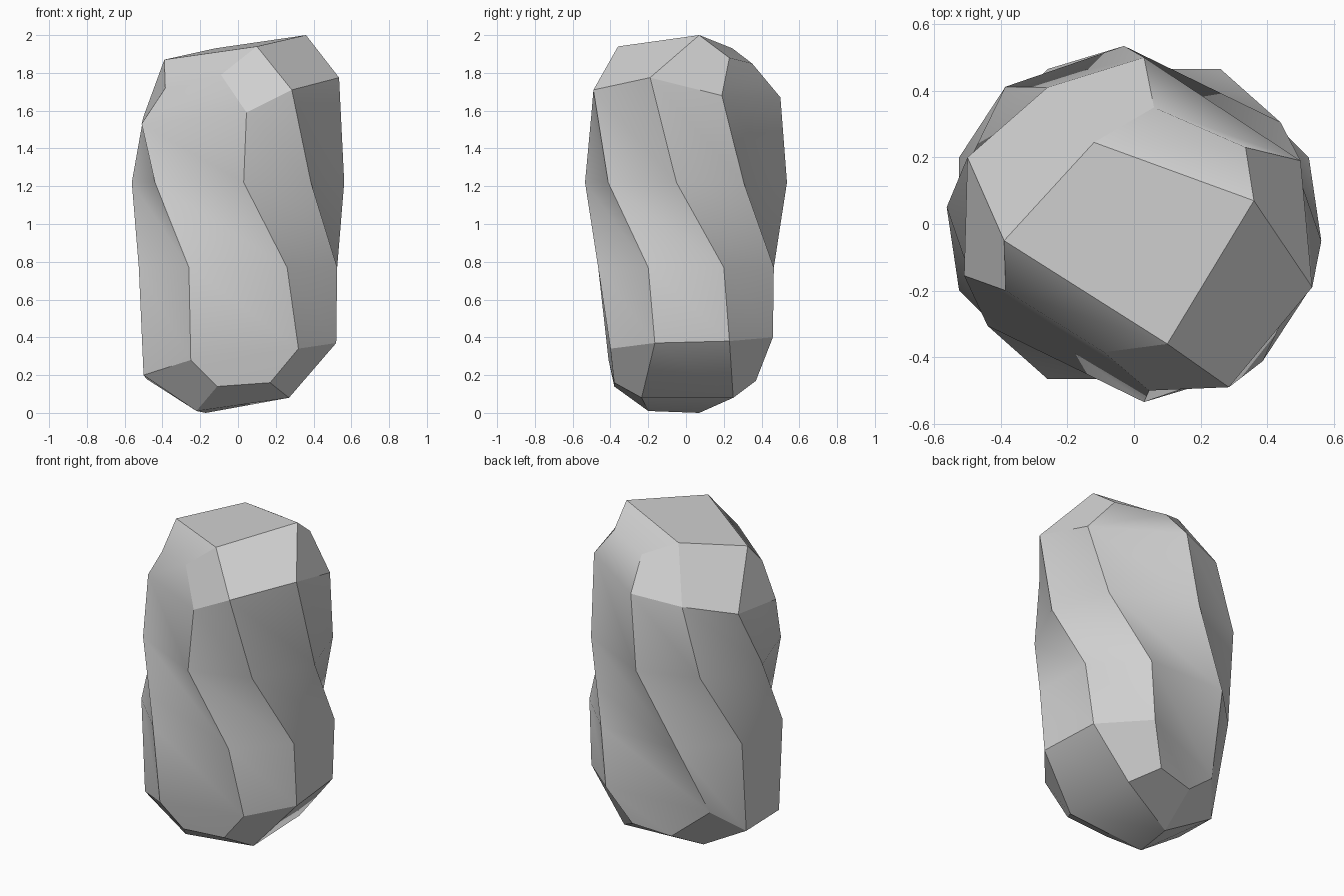
import bpy
import bmesh
from math import radians
from mathutils import Matrix, Vector

default_cube = bpy.data.objects.get("Cube")
if default_cube:
    bpy.data.objects.remove(default_cube, do_unlink=True)


def make_material(name, rgb):
    material = bpy.data.materials.new(name)
    material.use_nodes = True
    color = (*rgb, 1.0)
    material.diffuse_color = color
    material.node_tree.nodes["Principled BSDF"].inputs["Base Color"].default_value = color
    return material


def chamfered_ring(height, twist, scale):
    """Eight corners of a box section with cut corners, turned about z."""
    quarter = [(0.525, -0.2), (0.525, 0.2), (0.26, 0.465), (-0.26, 0.465)]
    outline = quarter + [(-x, -y) for x, y in quarter]
    turn = Matrix.Rotation(radians(twist), 3, "Z")
    return [turn @ Vector((x * scale, y * scale, 0)) + Vector((0, 0, height))
            for x, y in outline]


def add_verts(bm, points):
    return [bm.verts.new(point) for point in points]


def ring_pairs(ring):
    return list(zip(ring, ring[1:] + ring[:1]))


def bridge(bm, lower, upper):
    """Hollow twisted walls between two rings; returns the fold across each wall."""
    folds = []
    for (low_a, low_b), (up_a, up_b) in zip(ring_pairs(lower), ring_pairs(upper)):
        bm.faces.new((low_a, low_b, up_a))
        bm.faces.new((low_b, up_b, up_a))
        folds.append((low_b, up_a))
    return folds


def close_end(bm, ring, tips, cuts):
    """Faceted end: one end face, two sloped sides, two double-cut sides, four corners."""
    bm.faces.new(tips)
    for half in range(2):
        a, b, c, d = (ring[(4 * half + k) % 8] for k in range(4))
        tip_a, tip_b, tip_c = (tips[(2 * half + k) % 4] for k in range(3))
        cut_b, cut_c = cuts[half]
        next_corner = ring[(4 * half + 4) % 8]
        bm.faces.new((a, b, tip_b, tip_a))
        bm.faces.new((b, c, cut_b, tip_b))
        bm.faces.new((c, d, cut_c, cut_b))
        bm.faces.new((cut_b, cut_c, tip_c, tip_b))
        bm.faces.new((d, next_corner, tip_c, cut_c))


def build_rock(name, material):
    bm = bmesh.new()

    # Uneven rings where the column meets its cut ends
    foot = add_verts(bm, [
        (0.52, -0.165, 0.37), (0.49, 0.23, 0.38), (0.23, 0.46, 0.4), (-0.35, 0.265, 0.32),
        (-0.485, 0.1, 0.18), (-0.5, -0.2, 0.2), (-0.25, -0.41, 0.28), (0.32, -0.4, 0.34)])
    shoulder = add_verts(bm, [
        (0.285, -0.49, 1.71), (0.535, -0.19, 1.775), (0.5, 0.19, 1.68), (0.03, 0.5, 1.67),
        (-0.26, 0.41, 1.63), (-0.5, 0.2, 1.57), (-0.51, -0.155, 1.53), (0.045, -0.5, 1.59)])

    # Twisted column
    belly = add_verts(bm, chamfered_ring(0.77, 0, 1.0))
    chest = add_verts(bm, chamfered_ring(1.22, -26, 1.005))
    rings = [foot, belly, chest, shoulder]
    soft_pairs = ring_pairs(belly) + ring_pairs(chest)
    for lower, upper in zip(rings, rings[1:]):
        soft_pairs += bridge(bm, lower, upper)

    # Slanted top
    top_tips = add_verts(bm, [
        (0.1, -0.36, 1.94), (0.36, 0.07, 2.0), (-0.12, 0.245, 1.93), (-0.39, -0.05, 1.87)])
    top_cuts = [add_verts(bm, [(0.335, 0.23, 1.88), (0.06, 0.35, 1.85)]),
                add_verts(bm, [(-0.385, -0.2, 1.72), (-0.09, -0.385, 1.79)])]
    close_end(bm, shoulder, top_tips, top_cuts)

    # Slanted underside
    base_tips = add_verts(bm, [
        (0.27, -0.235, 0.08), (0.25, 0.25, 0.08), (-0.17, 0.07, 0.0), (-0.22, -0.2, 0.01)])
    base_cuts = [add_verts(bm, [(0.11, 0.37, 0.17), (-0.13, 0.33, 0.14)]),
                 add_verts(bm, [(-0.11, -0.38, 0.14), (0.17, -0.38, 0.16)])]
    close_end(bm, foot, base_tips, base_cuts)
    bmesh.ops.recalc_face_normals(bm, faces=bm.faces)

    # Crisp facets, with soft bends along the column walls and their rounded-over ends
    soft_pairs += [shoulder[2:4], shoulder[6:], foot[2:4], foot[6:], base_tips[:2]] + top_cuts
    for face in bm.faces:
        face.smooth = True
    for edge in bm.edges:
        edge.smooth = edge.calc_face_angle() < radians(18)
    for start, end in soft_pairs:
        bm.edges.get((start, end)).smooth = True

    mesh = bpy.data.meshes.new(name)
    bm.to_mesh(mesh)
    bm.free()
    mesh.materials.append(material)
    rock = bpy.data.objects.new(name, mesh)
    bpy.context.collection.objects.link(rock)


build_rock("rock", make_material("stone_grey", (0.63, 0.63, 0.63)))
